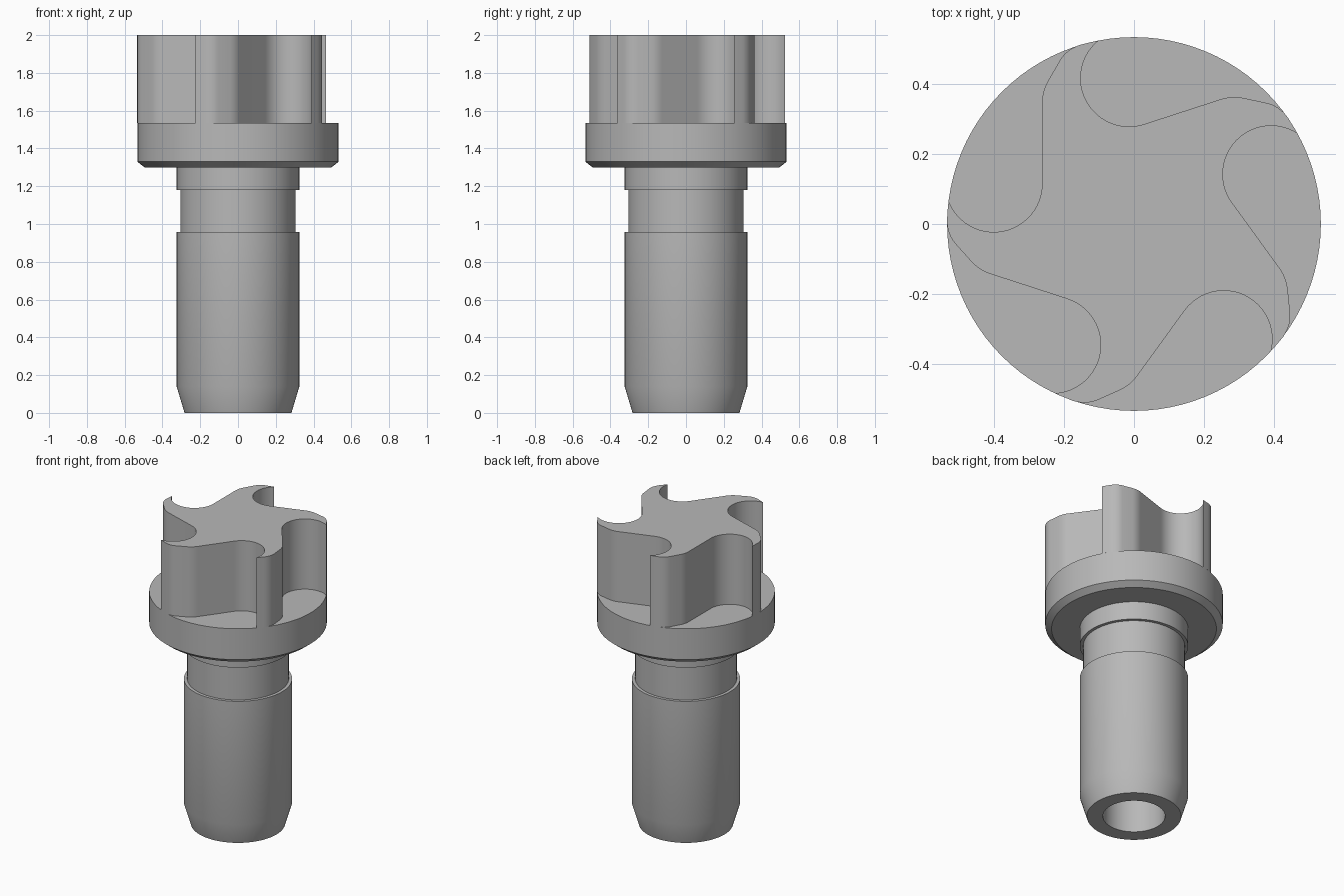
import bpy, bmesh, math
from mathutils import Vector, Matrix

cube = bpy.data.objects.get("Cube")
if cube:
    bpy.data.objects.remove(cube, do_unlink=True)

RIM = 0.533        # flange and rotor radius
FLANGE_TOP = 1.535
TOP = 2.0
LOBES = 5
SEGMENTS = 96

steel = bpy.data.materials.new("grey_steel")
steel.use_nodes = True
GREY = (0.48, 0.48, 0.48, 1)
steel.diffuse_color = GREY
steel.node_tree.nodes["Principled BSDF"].inputs["Base Color"].default_value = GREY


def finish(bm, name):
    bmesh.ops.recalc_face_normals(bm, faces=bm.faces)
    mesh = bpy.data.meshes.new(name)
    bm.to_mesh(mesh)
    bm.free()
    mesh.materials.append(steel)
    obj = bpy.data.objects.new(name, mesh)
    bpy.context.collection.objects.link(obj)
    bpy.ops.object.select_all(action="DESELECT")
    obj.select_set(True)
    bpy.context.view_layer.objects.active = obj
    bpy.ops.object.shade_smooth_by_angle(angle=math.radians(30))
    return obj


def lathe(name, profile):
    bm = bmesh.new()
    verts = [bm.verts.new((r, 0, z)) for r, z in profile]
    edges = [bm.edges.new(pair) for pair in zip(verts, verts[1:])]
    bmesh.ops.spin(bm, geom=verts + edges, cent=(0, 0, 0), axis=(0, 0, 1),
                   angle=math.tau, steps=SEGMENTS)
    bmesh.ops.remove_doubles(bm, verts=bm.verts, dist=0.0005)
    return finish(bm, name)


def polar(radius, degrees, centre=(0, 0)):
    a = math.radians(degrees)
    return Vector((centre[0] + radius * math.cos(a), centre[1] + radius * math.sin(a), 0))


def rounded(start, corner, end, steps=6):
    a, b, c = (Vector((*p, 0)) for p in (start, corner, end))
    return [a.lerp(b, i / steps).lerp(b.lerp(c, i / steps), i / steps)
            for i in range(steps + 1)]


# Hollow shaft with tapered nose, groove and collar, up to the flange underside
lathe("shaft", [(0, 1.0), (0.187, 1.0), (0.187, 0), (0.283, 0), (0.325, 0.14),
                (0.325, 0.957), (0.305, 0.957), (0.305, 1.18), (0.325, 1.18), (0.325, 1.3)])

# Flange with chamfered lower edge
lathe("flange", [(0.325, 1.3), (0.495, 1.3), (RIM, 1.33), (RIM, FLANGE_TOP), (0, FLANGE_TOP)])

# One pocket outline: round scoop, straight flank, swept tip, then the lobe's rim
scoop = [polar(0.138, 201 + 159 * i / 24, (-0.4, 0.115)) for i in range(25)]
flank = rounded((-0.262, 0.345), (-0.262, 0.378), (-0.246, 0.407))
tip = rounded((-0.21, 0.469), (-0.192, 0.498), (-0.154, 0.511))
rim = [polar(RIM, 106.8 - 5.8 * i / 4) for i in range(1, 4)]
sector = scoop + flank + tip + rim

# Five-lobed rotor
bm = bmesh.new()
outline = []
for k in range(LOBES):
    turn = Matrix.Rotation(-math.tau * k / LOBES, 3, "Z")
    outline += [bm.verts.new(turn @ p + Vector((0, 0, FLANGE_TOP))) for p in sector]
base = bm.faces.new(outline)
ext = bmesh.ops.extrude_face_region(bm, geom=[base], use_keep_orig=True)
top = [g for g in ext["geom"] if isinstance(g, bmesh.types.BMVert)]
bmesh.ops.translate(bm, verts=top, vec=(0, 0, TOP - FLANGE_TOP))
finish(bm, "rotor")
